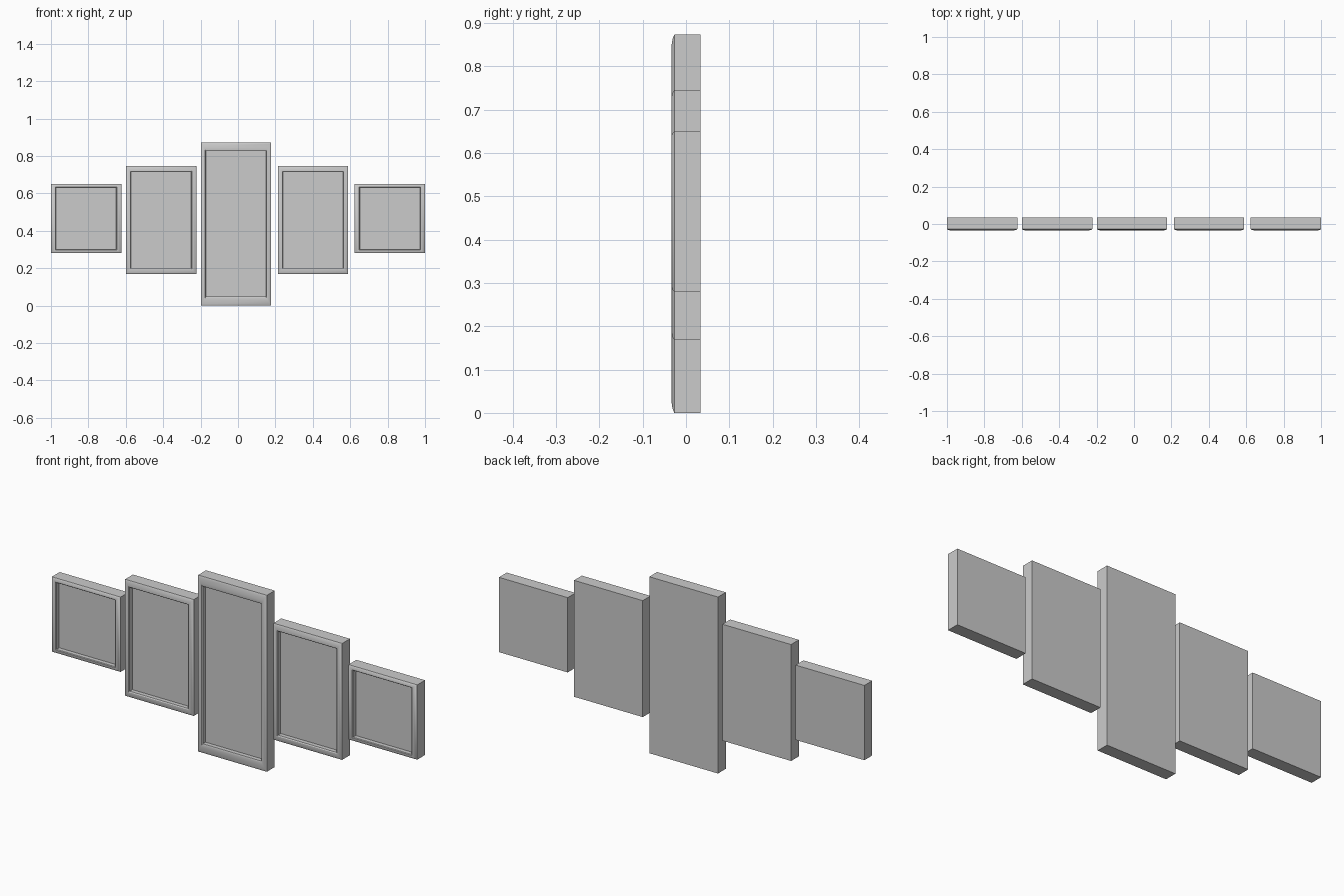
import bpy
import bmesh

if "Cube" in bpy.data.objects:
    bpy.data.objects.remove(bpy.data.objects["Cube"])

grey = bpy.data.materials.new("plain_grey")
grey.use_nodes = True
GREY = (0.6, 0.6, 0.6, 1)
grey.diffuse_color = GREY
grey.node_tree.nodes["Principled BSDF"].inputs["Base Color"].default_value = GREY

WIDTH = 0.376
MID_Z = 0.4365
# Frame section: fraction of the border inwards, depth y
SECTION = [(0, 0.034), (0, -0.027), (0.2, -0.031), (0.6, -0.034),
           (0.85, -0.034), (1, -0.031), (1, -0.01)]


def make_frame(name, centre_x, centre_z, height):
    """Rectangular rings joined into a moulded frame, capped back and recess."""
    bm = bmesh.new()
    rings = []
    for inset, y in SECTION:
        half_x = WIDTH / 2 - inset * 0.028
        half_z = height * (0.5 - inset * 0.054)
        rings.append([bm.verts.new((sx * half_x, y, sz * half_z))
                      for sx, sz in ((-1, -1), (1, -1), (1, 1), (-1, 1))])
    for outer, inner in zip(rings, rings[1:]):
        for i in range(4):
            j = (i + 1) % 4
            bm.faces.new((outer[i], outer[j], inner[j], inner[i]))
    bm.faces.new(rings[0])       # back
    bm.faces.new(rings[-1])      # recessed panel
    bmesh.ops.recalc_face_normals(bm, faces=bm.faces)
    mesh = bpy.data.meshes.new(name)
    bm.to_mesh(mesh)
    bm.free()
    mesh.materials.append(grey)
    obj = bpy.data.objects.new(name, mesh)
    obj.location = (centre_x, 0, centre_z)
    bpy.context.collection.objects.link(obj)
    bpy.ops.object.select_all(action="DESELECT")
    obj.select_set(True)
    bpy.context.view_layer.objects.active = obj
    bpy.ops.object.shade_smooth_by_angle(angle=0.5)


# Five stepped frames, tallest in the middle
make_frame("outer_right_frame", -0.812, 0.465, 0.37)
make_frame("inner_right_frame", -0.411, 0.457, 0.576)
make_frame("centre_frame", -0.011, MID_Z, 2 * MID_Z)
make_frame("inner_left_frame", 0.401, 0.457, 0.576)
make_frame("outer_left_frame", 0.812, 0.465, 0.37)
